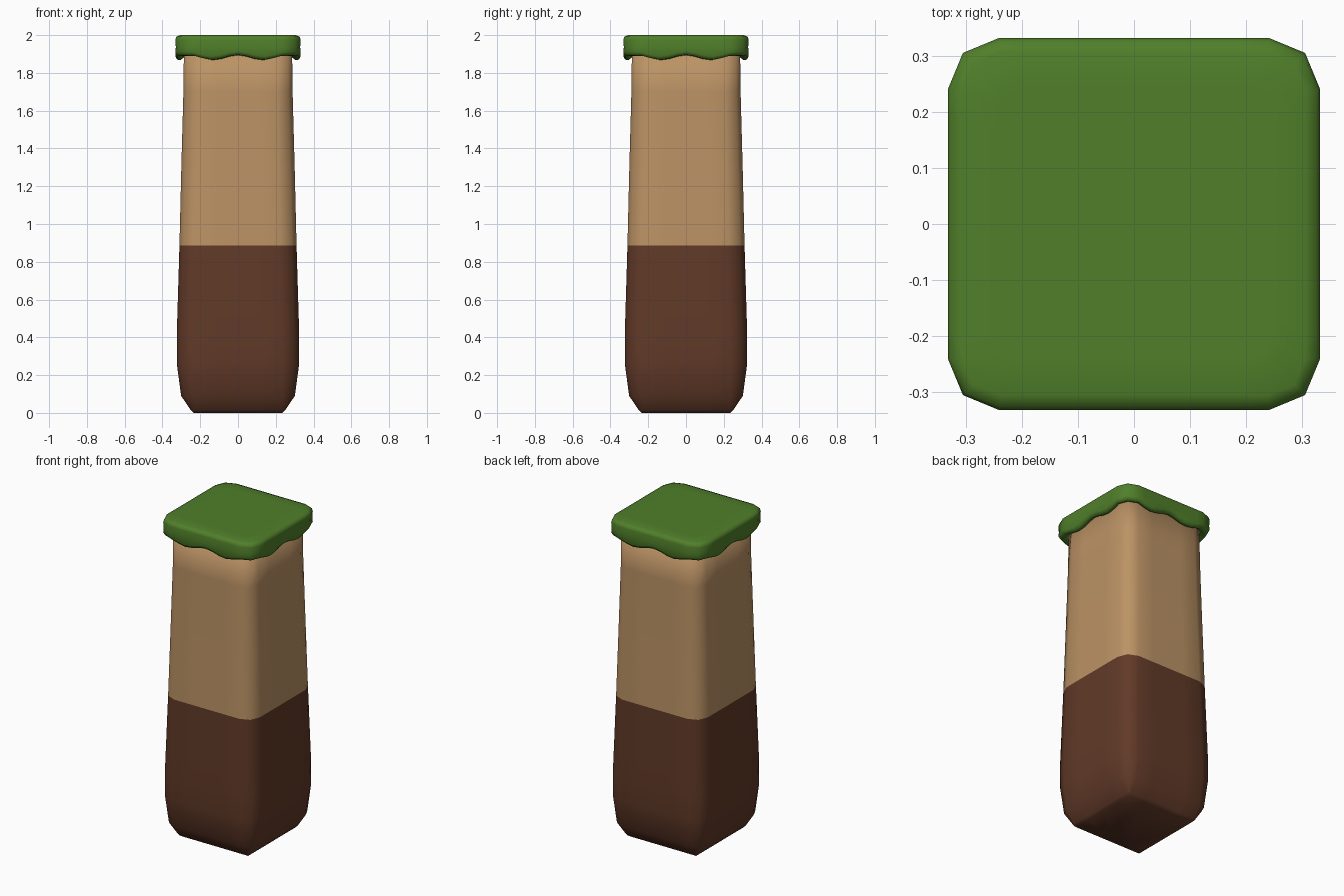
import bpy, bmesh, math

if "Cube" in bpy.data.objects:
    bpy.data.objects.remove(bpy.data.objects["Cube"])


def material(name, rgb):
    m = bpy.data.materials.new(name)
    m.diffuse_color = (*rgb, 1)
    m.use_nodes = True
    m.node_tree.nodes["Principled BSDF"].inputs["Base Color"].default_value = m.diffuse_color
    return m


tan = material("tan", (0.50, 0.29, 0.13))
brown = material("dark brown", (0.119, 0.042, 0.021))
green = material("grass green", (0.080, 0.212, 0.023))


def section(w, a, steps):
    """Rounded square outline: half width w, straight sides up to a.
    Returns (x, y, position along side from -1 to 1)."""
    pts = []
    for k in range(4):
        c, s = math.cos(k * math.pi / 2), math.sin(k * math.pi / 2)
        side = [(w, a * (-1 + 2 * i / steps), -1 + 2 * i / steps) for i in range(steps + 1)]
        q = a + (w - a) * 0.7071
        side.append((q, q, 1))
        pts += [(x * c - y * s, x * s + y * c, t) for x, y, t in side]
    return pts


def loft(name, rings, mats, rule=None):
    bm = bmesh.new()
    loops = [[bm.verts.new(p) for p in r] for r in rings]
    n = len(loops[0])
    for lo, hi in zip(loops, loops[1:]):
        for i in range(n):
            j = (i + 1) % n
            bm.faces.new((lo[i], lo[j], hi[j], hi[i]))
    bm.faces.new(loops[0][::-1])
    bm.faces.new(loops[-1])
    bmesh.ops.remove_doubles(bm, verts=bm.verts, dist=1e-4)
    bmesh.ops.recalc_face_normals(bm, faces=bm.faces)
    for f in bm.faces:
        f.smooth = True
        if rule:
            f.material_index = rule(f.calc_center_median().z)
    me = bpy.data.meshes.new(name)
    bm.to_mesh(me)
    bm.free()
    for m in mats:
        me.materials.append(m)
    ob = bpy.data.objects.new(name, me)
    bpy.context.collection.objects.link(ob)
    return ob


# Tapered earth column, dark below and tan above
profile = [(0.0, 0.235, 0.235), (0.015, 0.25, 0.235), (0.09, 0.301, 0.235),
           (0.26, 0.324, 0.235), (0.42, 0.324, 0.235), (0.885, 0.310, 0.225),
           (1.3, 0.300, 0.215), (1.7, 0.289, 0.21), (1.95, 0.286, 0.208)]
loft("earth_column",
     [[(x, y, z) for x, y, _ in section(w, a, 4)] for z, w, a in profile],
     [brown, tan], lambda z: int(z > 0.885))


# Grass cap with a wavy hanging rim
def rim(t):
    return 1.881 + 0.013 * math.cos(2 * math.pi * t / 1.15)


cap_profile = [(1.94, 0.27, 0.20, 0), (0.012, 0.288, 0.215, 1), (0.0, 0.305, 0.225, 1),
               (0.002, 0.322, 0.235, 1), (0.02, 0.332, 0.24, 1), (1.935, 0.329, 0.24, 0),
               (1.975, 0.332, 0.24, 0), (1.992, 0.326, 0.24, 0), (2.0, 0.305, 0.24, 0),
               (2.0, 0.24, 0.20, 0)]
loft("grass_cap",
     [[(x, y, z + hang * rim(t)) for x, y, t in section(w, a, 10)]
      for z, w, a, hang in cap_profile], [green])
